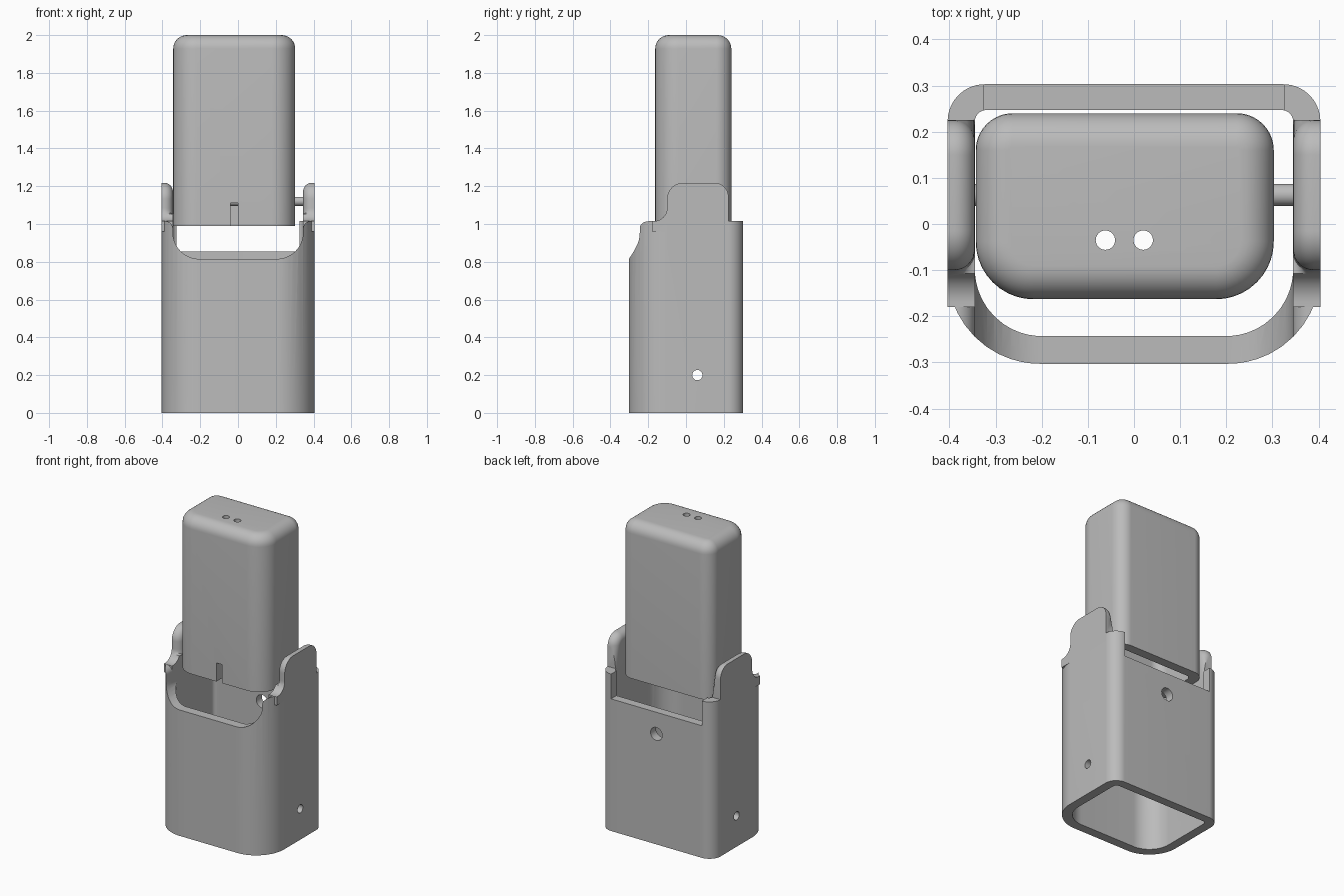
import bpy, bmesh, math
from mathutils import Vector

cube = bpy.data.objects.get("Cube")
if cube:
    bpy.data.objects.remove(cube, do_unlink=True)

grey = bpy.data.materials.new("plain grey")
grey.use_nodes = True
COLOUR = (0.5, 0.5, 0.5, 1)
grey.diffuse_color = COLOUR
grey.node_tree.nodes["Principled BSDF"].inputs["Base Color"].default_value = COLOUR


def rounded(points, steps=12):
    """Outline from (u, v, radius) corners, each replaced by a tangent arc."""
    out = []
    for i, (u, v, r) in enumerate(points):
        p = Vector((u, v))
        a = (Vector(points[i - 1][:2]) - p).normalized()
        b = (Vector(points[(i + 1) % len(points)][:2]) - p).normalized()
        if r == 0:
            out.append(p)
            continue
        half = a.angle(b) / 2
        centre = p + (a + b).normalized() * r / math.sin(half)
        start = p + a * r / math.tan(half) - centre
        end = p + b * r / math.tan(half) - centre
        for k in range(steps + 1):
            t = k / steps
            out.append(centre + start.lerp(end, t).normalized() * r)
    return out


def prism(name, outline, low, high, axis="z", bevel=0, pick=None):
    """Extrude an outline along an axis; optionally round picked edges."""
    place = {"x": lambda p, d: (d, p[0], p[1]),
             "y": lambda p, d: (p[0], d, p[1]),
             "z": lambda p, d: (p[0], p[1], d)}[axis]
    bm = bmesh.new()
    rings = [[bm.verts.new(place(p, d)) for p in outline] for d in (low, high)]
    n = len(outline)
    bm.faces.new(rings[0])
    bm.faces.new(rings[1])
    for i in range(n):
        j = (i + 1) % n
        bm.faces.new((rings[0][i], rings[0][j], rings[1][j], rings[1][i]))
    bmesh.ops.recalc_face_normals(bm, faces=bm.faces[:])
    if bevel:
        edges = [e for e in bm.edges if all(pick(v.co) for v in e.verts)]
        bmesh.ops.bevel(bm, geom=edges, offset=bevel, segments=8,
                        profile=0.5, affect="EDGES")
    mesh = bpy.data.meshes.new(name)
    bm.to_mesh(mesh)
    bm.free()
    mesh.materials.append(grey)
    obj = bpy.data.objects.new(name, mesh)
    bpy.context.collection.objects.link(obj)
    return obj


def box_outline(x0, x1, y0, y1, front, back):
    return rounded([(x0, y0, front), (x1, y0, front), (x1, y1, back), (x0, y1, back)])


def circle(u, v, r, sides=32):
    return [(u + r * math.cos(math.tau * k / sides),
             v + r * math.sin(math.tau * k / sides)) for k in range(sides)]


def activate(obj):
    bpy.ops.object.select_all(action="DESELECT")
    obj.select_set(True)
    bpy.context.view_layer.objects.active = obj


def combine(obj, others, operation="DIFFERENCE"):
    activate(obj)
    for other in others:
        mod = obj.modifiers.new("combine", "BOOLEAN")
        mod.operation = operation
        mod.solver = "EXACT"
        mod.object = other
        bpy.ops.object.modifier_apply(modifier=mod.name)
        bpy.data.objects.remove(other, do_unlink=True)


def smooth(obj):
    activate(obj)
    bpy.ops.object.shade_smooth_by_angle(angle=math.radians(30))


# Open sleeve with a deep front scoop, a back notch and screw holes
RIM = 1.015
sleeve = prism("sleeve", box_outline(-0.404, 0.404, -0.303, 0.303, 0.2, 0.08), 0, RIM)
scoop = rounded([(-0.345, 0.815, 0.14), (0.345, 0.815, 0.14),
                 (0.345, RIM, 0.04), (0.42, RIM, 0), (0.42, 1.2, 0),
                 (-0.42, 1.2, 0), (-0.42, RIM, 0), (-0.345, RIM, 0.04)])
notch = [(-0.325, 0.855), (0.325, 0.855), (0.325, 1.2), (-0.325, 1.2)]
combine(sleeve, [
    prism("cavity_cutter", box_outline(-0.345, 0.345, -0.243, 0.247, 0.145, 0.025), -0.1, 1.3),
    prism("scoop_cutter", scoop, -0.4, 0.0, "y"),
    prism("notch_cutter", notch, 0.2, 0.4, "y"),
    prism("back_hole_cutter", circle(0, 0.715, 0.042), 0.2, 0.4, "y"),
    prism("side_hole_cutter", circle(0.06, 0.2, 0.027), -0.5, 0.5, "x"),
])

# Pivot ears rising from both side walls, rounded on their inner edges
ear_shape = rounded([(-0.1, 0.96, 0), (0.225, 0.96, 0), (0.225, 1.218, 0.075),
                     (-0.1, 1.218, 0.085), (-0.1, RIM, 0.07), (-0.18, RIM, 0),
                     (-0.18, 0.96, 0)])
for side in (-1, 1):
    ear = prism("ear", ear_shape, side * 0.345, side * 0.404, "x", 0.045,
                lambda c: abs(c.x) < 0.35 and c.z > RIM + 0.03)
    combine(sleeve, [ear], "UNION")
smooth(sleeve)

# Hollow swinging body with a rounded top, cable slot and two wire holes
body = prism("body", box_outline(-0.343, 0.303, -0.163, 0.24, 0.125, 0.08), 0.99, 2.0,
             "z", 0.072, lambda c: c.z > 1.99)
slot = [(-0.04, 0.9), (0, 0.9), (0, 1.11), (-0.04, 1.11)]
combine(body, [
    prism("body_cavity_cutter", box_outline(-0.283, 0.243, -0.103, 0.18, 0.065, 0.03), 0.9, 1.94),
    prism("slot_cutter", slot, -0.3, -0.05, "y"),
] + [prism("wire_hole_cutter", circle(x, -0.035, 0.021), 1.8, 2.1) for x in (-0.062, 0.02)])
smooth(body)

# Pivot pin through the body
pin = prism("pivot_pin", circle(0.063, 1.12, 0.024), -0.35, 0.35, "x")
smooth(pin)
